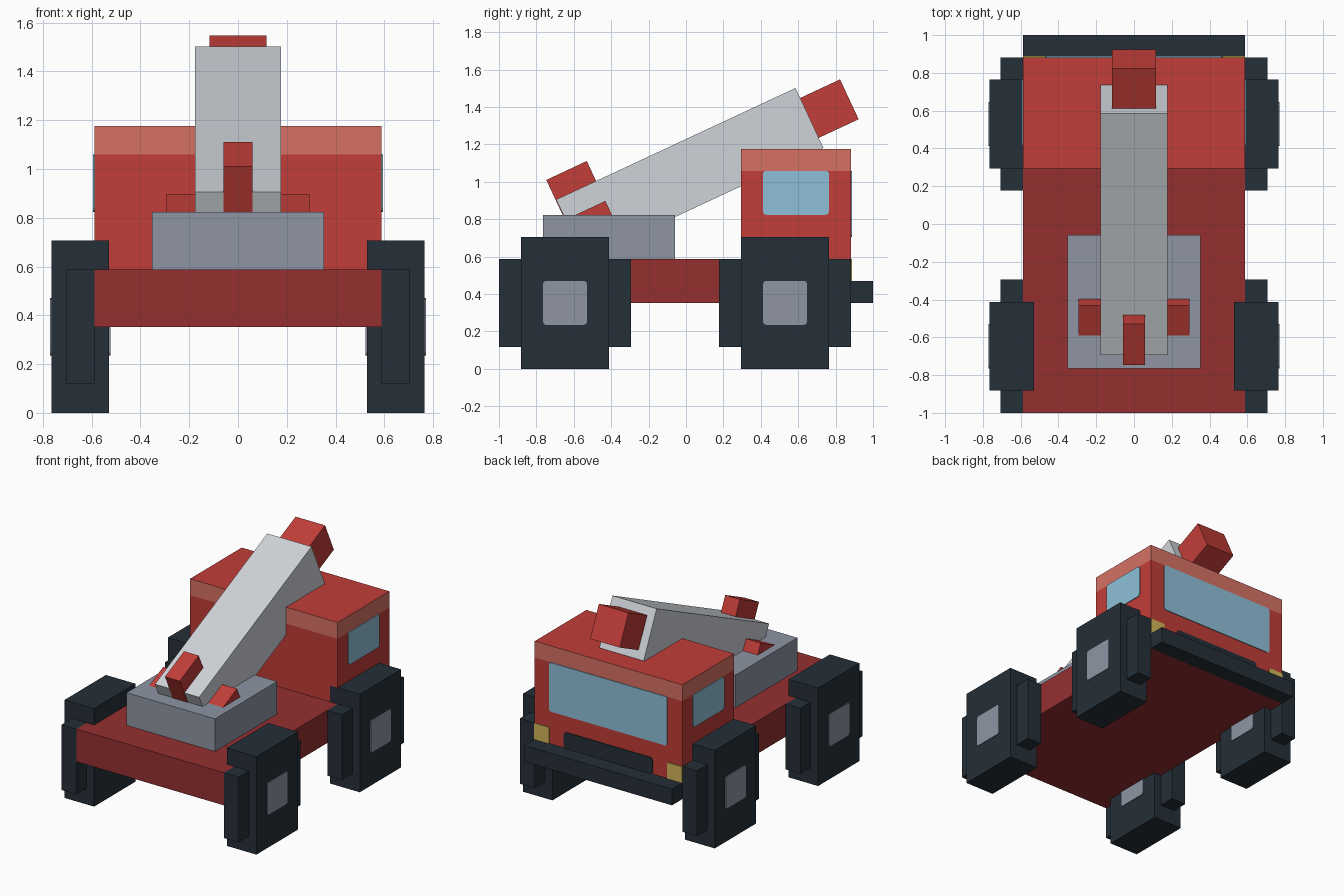
import bpy, bmesh
from math import radians, sin, cos
from mathutils import Matrix, Vector

cube = bpy.data.objects.get("Cube")
if cube:
    bpy.data.objects.remove(cube, do_unlink=True)

U = 2 / 17          # building block size


def material(name, hex_code):
    def linear(c):
        c /= 255
        return c / 12.92 if c <= 0.04045 else ((c + 0.055) / 1.055) ** 2.4
    colour = [linear(int(hex_code[i:i + 2], 16)) for i in (0, 2, 4)] + [1]
    mat = bpy.data.materials.new(name)
    mat.use_nodes = True
    mat.diffuse_color = colour
    bsdf = mat.node_tree.nodes["Principled BSDF"]
    bsdf.inputs["Base Color"].default_value = colour
    bsdf.inputs["Roughness"].default_value = 0.8
    return mat


red = material("red paint", "C13D38")
dark_red = material("dark red paint", "952F30")
pale_red = material("pale red trim", "D67165")
rubber = material("dark rubber", "252F38")
steel = material("blue grey steel", "8E95A4")
silver = material("silver boom", "CFD3D8")
glass = material("blue glass", "8FC0D8")
yellow = material("yellow lamp", "D2B65A")


def box(name, mat, x, y, z, matrix=None, round_axis=None):
    """Box from (min, max) ranges in blocks; round_axis softens a plate's corners."""
    bm = bmesh.new()
    bmesh.ops.create_cube(bm, size=1)
    for v in bm.verts:
        v.co = Vector([lo + (hi - lo) * (c + 0.5) for c, (lo, hi) in zip(v.co, (x, y, z))]) * U
    if round_axis is not None:
        corners = [e for e in bm.edges
                   if all(abs((e.verts[0].co - e.verts[1].co)[a]) < 1e-5
                          for a in range(3) if a != round_axis)]
        bmesh.ops.bevel(bm, geom=corners, offset=0.016, segments=2, profile=0.5, affect='EDGES')
    if matrix:
        bm.transform(matrix)
    mesh = bpy.data.meshes.new(name)
    bm.to_mesh(mesh)
    bm.free()
    mesh.materials.append(mat)
    obj = bpy.data.objects.new(name, mesh)
    bpy.context.collection.objects.link(obj)
    return obj


def paint(obj, mat, rule):
    obj.data.materials.append(mat)
    for p in obj.data.polygons:
        if rule(p.normal):
            p.material_index = 1


def span(half):
    return (-half, half)


def side(s, a, b):
    return tuple(sorted((s * a, s * b)))


PLATE = 0.05        # painted plate thickness in blocks

# Chassis and bumper
chassis = box("chassis", dark_red, span(5), (-8.5, 7.5), (3, 5))
paint(chassis, red, lambda n: n.y > 0.9)
box("bumper", rubber, span(5), (7.5, 8.5), (3, 4))

# Cab with pale trim around the roof edge
box("cab", red, span(5), (2.5, 7.5), (5, 9))
roof = box("cab_roof", pale_red, span(5), (2.5, 7.5), (9, 10))
paint(roof, red, lambda n: abs(n.z) > 0.9)

# Cab front details
front = (7.5, 7.5 + PLATE)
box("windscreen", glass, span(4), front, (6, 9), round_axis=1)
box("grille", rubber, span(3), front, (4, 5), round_axis=1)

for s, label in ((1, "left"), (-1, "right")):
    box(label + "_headlamp", yellow, side(s, 4, 5), front, (4, 5))
    box(label + "_window", glass, side(s, 5, 5 + PLATE), (3.5, 6.5), (7, 9), round_axis=0)
    # Wheels: a tall block crossed by a wider, lower one, with hubs on both faces
    for y, end in ((4.5, "front"), (-5.5, "rear")):
        wheel = label + "_" + end + "_wheel"
        box(wheel, rubber, side(s, 4.5, 6.5), (y - 2, y + 2), (0, 6))
        box(wheel + "_cross", rubber, side(s, 5, 6), (y - 3, y + 3), (1, 5))
        for a, b, face in ((6.5, 6.5 + PLATE, "outer"), (4.5 - PLATE, 4.5, "inner")):
            box(wheel + "_" + face + "_hub", steel, side(s, a, b),
                (y - 1, y + 1), (2, 4), round_axis=0)

# Turret base
box("turret_base", steel, span(3), (-6.5, -0.5), (5, 7))

# Boom assembly, built flat from its upper rear corner and then tilted
tilt = Matrix.Translation((0, -0.694, 0.905)) @ Matrix.Rotation(radians(25), 4, 'X')
box("boom", silver, span(1.5), (0, 12), (-3, 0), tilt)
box("boom_nozzle", red, span(1), (12, 14), (-2.5, -0.5), tilt)
box("boom_rear_block", red, span(0.5), (-0.03, 2), (-2, 1), tilt)
box("boom_pivot", red, span(2.5), (0, 2), (-2, -1), tilt)
